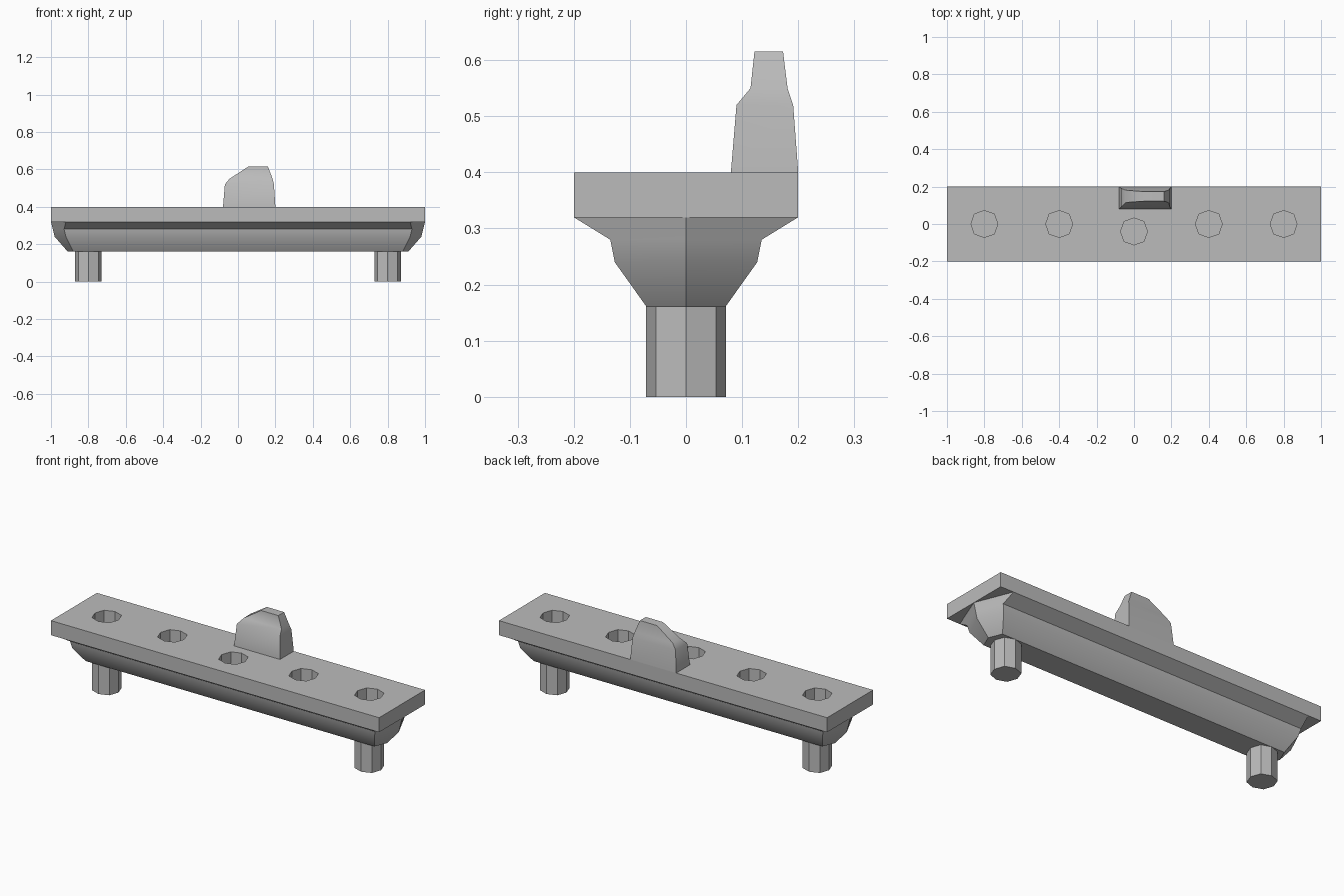
import bpy
import bmesh
import math

cube = bpy.data.objects.get("Cube")
if cube:
    bpy.data.objects.remove(cube, do_unlink=True)

grey = bpy.data.materials.new("plain grey")
grey.use_nodes = True
colour = (0.5, 0.5, 0.5, 1)
grey.diffuse_color = colour
grey.node_tree.nodes["Principled BSDF"].inputs["Base Color"].default_value = colour


def loft(name, rings, smooth_angle=None):
    """Closed solid through a stack of (z, outline) rings."""
    bm = bmesh.new()
    loops = [[bm.verts.new((x, y, z)) for x, y in outline] for z, outline in rings]
    for low, high in zip(loops, loops[1:]):
        for i in range(len(low)):
            j = (i + 1) % len(low)
            bm.faces.new((low[i], low[j], high[j], high[i]))
    bm.faces.new(loops[0][::-1])
    bm.faces.new(loops[-1])
    bmesh.ops.recalc_face_normals(bm, faces=bm.faces)
    mesh = bpy.data.meshes.new(name)
    bm.to_mesh(mesh)
    bm.free()
    mesh.materials.append(grey)
    obj = bpy.data.objects.new(name, mesh)
    bpy.context.collection.objects.link(obj)
    if smooth_angle:
        bpy.ops.object.select_all(action="DESELECT")
        obj.select_set(True)
        bpy.context.view_layer.objects.active = obj
        bpy.ops.object.shade_smooth_by_angle(angle=math.radians(smooth_angle))
    return obj


def rect(x0, x1, y0, y1):
    return [(x0, y0), (x1, y0), (x1, y1), (x0, y1)]


def peg_outline(cx, cy):
    """Eight-sided outline, slightly fuller on the diagonals."""
    points = []
    for i in range(8):
        r = 0.075 if i % 2 else 0.0715
        a = i * math.pi / 4
        points.append((cx + r * math.cos(a), cy + r * math.sin(a)))
    return points


def keel_outline(corner, ridge, half):
    """Long outline with a pointed ridge at each end."""
    return [(corner, -half), (ridge, 0), (corner, half),
            (-corner, half), (-ridge, 0), (-corner, -half)]


# Flat top plate
plate = loft("top_plate", [(z, rect(-1, 1, -0.2, 0.2)) for z in (0.32, 0.4)])

# Tapered keel under the plate
keel = loft("keel", [
    (0.16, keel_outline(0.88, 0.91, 0.07)),
    (0.24, keel_outline(0.92, 0.98, 0.127)),
    (0.28, keel_outline(0.93, 0.99, 0.135)),
    (0.32, keel_outline(0.92, 1.0, 0.2)),
], 30)

# Row of sockets cut into the plate and keel
for i, (x, y) in enumerate([(-0.8, 0), (-0.4, 0), (0, -0.04), (0.4, 0), (0.8, 0)]):
    cutter = loft(f"socket_cutter_{i + 1}", [(z, peg_outline(x, y)) for z in (0.24, 0.45)])
    cutter.hide_render = True
    cutter.hide_viewport = True
    cutter.display_type = "WIRE"
    for body in (plate, keel):
        cut = body.modifiers.new("socket", "BOOLEAN")
        cut.operation = "DIFFERENCE"
        cut.solver = "EXACT"
        cut.object = cutter

# Peg legs
for side, x in (("left", 0.8), ("right", -0.8)):
    loft(f"{side}_leg", [(z, peg_outline(x, 0)) for z in (0, 0.17)])

# Upright fin on the back edge
loft("fin", [
    (0.4, rect(-0.08, 0.2, 0.08, 0.2)),
    (0.52, rect(-0.07, 0.192, 0.09, 0.191)),
    (0.55, rect(-0.045, 0.185, 0.115, 0.181)),
    (0.615, rect(0.055, 0.16, 0.122, 0.173)),
], 40)
